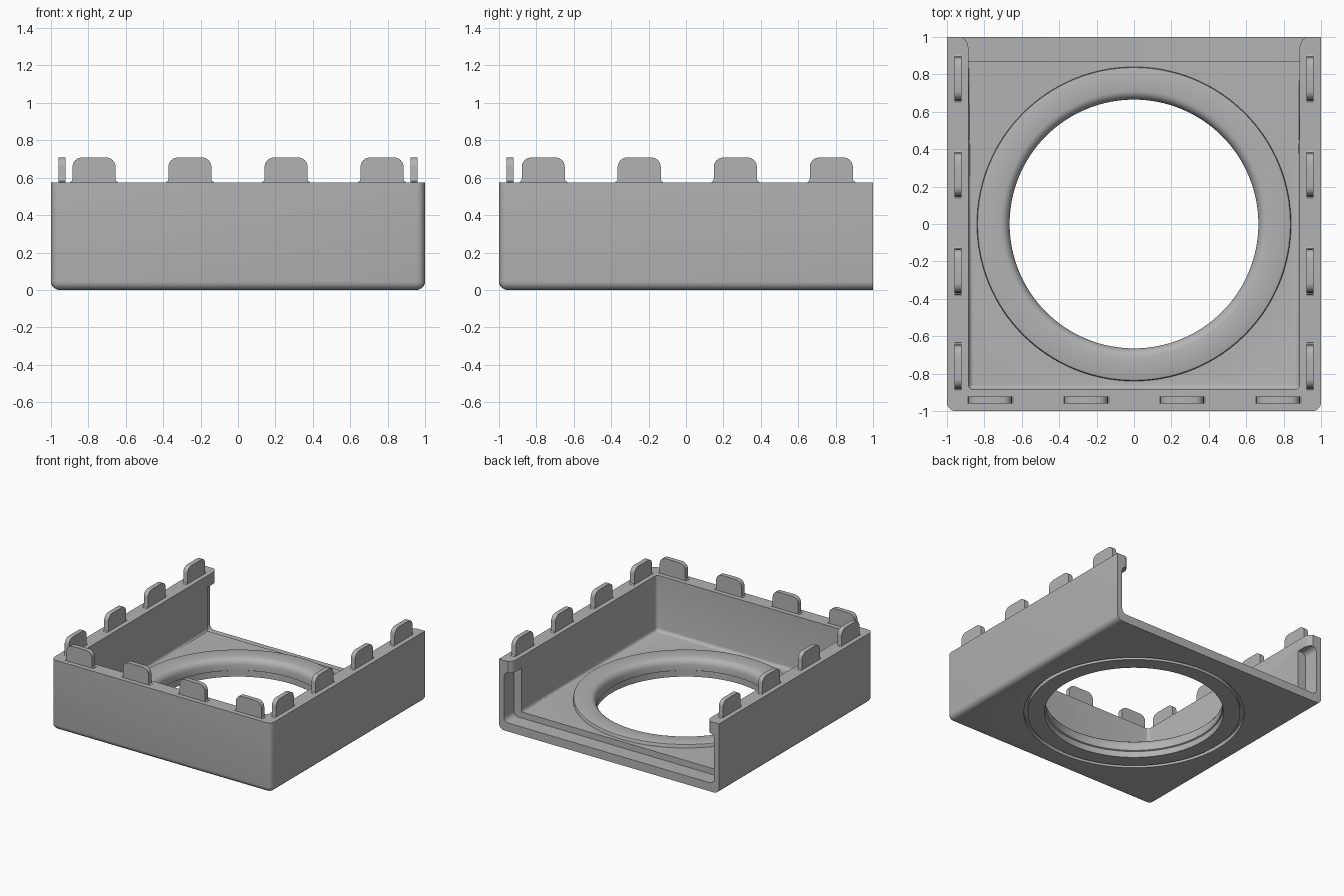
import bpy, bmesh
from math import sin, cos, pi
from mathutils import Vector

scene = bpy.context.scene
if "Cube" in scene.objects:
    bpy.data.objects.remove(scene.objects["Cube"], do_unlink=True)

grey = bpy.data.materials.new("plain grey")
grey.use_nodes = True
COLOUR = (0.45, 0.45, 0.45, 1)
grey.diffuse_color = COLOUR
grey.node_tree.nodes["Principled BSDF"].inputs["Base Color"].default_value = COLOUR

HALF, INNER, RIM_Z, FLOOR_Z = 1.0, 0.885, 0.575, 0.12


def make(name, bm):
    bmesh.ops.recalc_face_normals(bm, faces=bm.faces)
    mesh = bpy.data.meshes.new(name)
    bm.to_mesh(mesh)
    bm.free()
    mesh.materials.append(grey)
    obj = bpy.data.objects.new(name, mesh)
    scene.collection.objects.link(obj)
    return obj


def smooth(obj):
    bpy.ops.object.select_all(action='DESELECT')
    obj.select_set(True)
    bpy.context.view_layer.objects.active = obj
    bpy.ops.object.shade_smooth_by_angle(angle=pi / 6)


def prism(points, offset):
    """Extrude a closed outline of 3D points along offset."""
    bm = bmesh.new()
    face = bm.faces.new([bm.verts.new(p) for p in points])
    out = bmesh.ops.extrude_face_region(bm, geom=[face])
    verts = [g for g in out["geom"] if isinstance(g, bmesh.types.BMVert)]
    bmesh.ops.translate(bm, verts=verts, vec=offset)
    return bm


def block(x, y0, y1, z0, z1):
    outline = [(-x, y0, z0), (x, y0, z0), (x, y1, z0), (-x, y1, z0)]
    return prism(outline, (0, 0, z1 - z0))


def round_edges(bm, rule, radius, segments=5):
    edges = [e for e in bm.edges if rule(e.verts[0].co, e.verts[1].co)]
    bmesh.ops.bevel(bm, geom=edges, offset=radius, segments=segments,
                    profile=0.5, affect='EDGES')


def lathe(profile, steps=128):
    bm = bmesh.new()
    rings = [[bm.verts.new((r * cos(2 * pi * i / steps), r * sin(2 * pi * i / steps), z))
              for r, z in profile] for i in range(steps)]
    n = len(profile)
    for i in range(steps):
        a, b = rings[i], rings[(i + 1) % steps]
        for j in range(n):
            k = (j + 1) % n
            bm.faces.new((a[j], b[j], b[k], a[k]))
    return bm


def cut(obj, cutter):
    mod = obj.modifiers.new("cut", 'BOOLEAN')
    mod.operation = 'DIFFERENCE'
    mod.solver = 'EXACT'
    mod.object = cutter
    graph = bpy.context.evaluated_depsgraph_get()
    mesh = bpy.data.meshes.new_from_object(obj.evaluated_get(graph))
    obj.modifiers.clear()
    obj.data = mesh
    bpy.data.objects.remove(cutter, do_unlink=True)


def is_upright(a, b):
    return abs(a.z - b.z) > 0.1


def is_low(a, b, z):
    return max(abs(a.z - z), abs(b.z - z)) < 0.001


# Tray body: rounded below and at the front corners, square at the open back
bm = block(HALF, -HALF, HALF, 0, RIM_Z)
round_edges(bm, lambda a, b: (is_low(a, b, 0) and min(a.y, b.y) < 0)
            or (is_upright(a, b) and a.y < 0), 0.045)
tray = make("tray_body", bm)

# Cavity, flaring a little at the back ends of the rim
flare = [(INNER, 0.94), (0.89, 0.965), (0.902, 0.985), (0.92, 1.0), (0.92, 1.2)]
side = [(INNER, -INNER)] + flare
outline = [(x, y, FLOOR_Z) for x, y in side]
outline += [(-x, y, FLOOR_Z) for x, y in reversed(side)]
bm = prism(outline, (0, 0, 1))
round_edges(bm, lambda a, b: (is_low(a, b, FLOOR_Z) and min(a.y, b.y) < 0)
            or (is_upright(a, b) and a.y < 0), 0.025, 4)
cut(tray, make("cavity_cutter", bm))

# Sliding channel round the open back, below the rim
bm = block(0.955, 0.87, 1.2, 0.07, 0.48)
round_edges(bm, lambda a, b: abs(a.y - b.y) > 0.1, 0.04)
cut(tray, make("channel_cutter", bm))

# Round opening for the ring
cut(tray, make("opening_cutter", lathe(
    [(0.1, -0.1), (0.83, -0.1), (0.83, 0.3), (0.1, 0.3)])))
bm = bmesh.new()
bmesh.ops.create_cone(bm, cap_ends=True, segments=64, radius1=0.2, radius2=0.2, depth=1)
cut(tray, make("core_cutter", bm))
# Drop the loose core left inside the opening
bm = bmesh.new()
bm.from_mesh(tray.data)
loose = [v for v in bm.verts if v.co.xy.length < 0.8]
bmesh.ops.delete(bm, geom=loose, context='VERTS')
bm.to_mesh(tray.data)
bm.free()
smooth(tray)

# Raised ring with a rounded inner lip and a groove underneath
ring = make("raised_ring", lathe([
    (0.675, 0), (0.675, 0.05), (0.665, 0.055), (0.665, 0.10), (0.67, 0.12),
    (0.68, 0.135), (0.694, 0.146), (0.71, 0.15), (0.828, 0.15), (0.836, 0.147),
    (0.84, 0.14), (0.84, 0.03), (0.80, 0.03), (0.80, 0)]))
smooth(ring)


# Tabs along the rim
def tab(name, centre, along, across):
    half, top, r = 0.115, 0.708 - RIM_Z, 0.05
    right = [(half + 0.015, -0.01), (half + 0.013, 0.002), (half + 0.003, 0.008), (half, 0.02)]
    right += [(half - r + r * cos(t * pi / 12), top - r + r * sin(t * pi / 12))
              for t in range(7)]
    shape = right + [(-u, z) for u, z in reversed(right)]
    thick = 0.038
    pts = [centre + along * u + Vector((0, 0, z)) - across * thick / 2 for u, z in shape]
    smooth(make(name, prism(pts, across * thick)))


X, Y = Vector((1, 0, 0)), Vector((0, 1, 0))
for i, s in enumerate((-0.77, -0.257, 0.257, 0.77)):
    tab(f"front_tab_{i + 1}", Vector((s, -0.942, RIM_Z)), X, Y)
    for label, sx in (("left", 1), ("right", -1)):
        tab(f"{label}_tab_{i + 1}", Vector((sx * 0.942, s + 0.007, RIM_Z)), Y, X)
